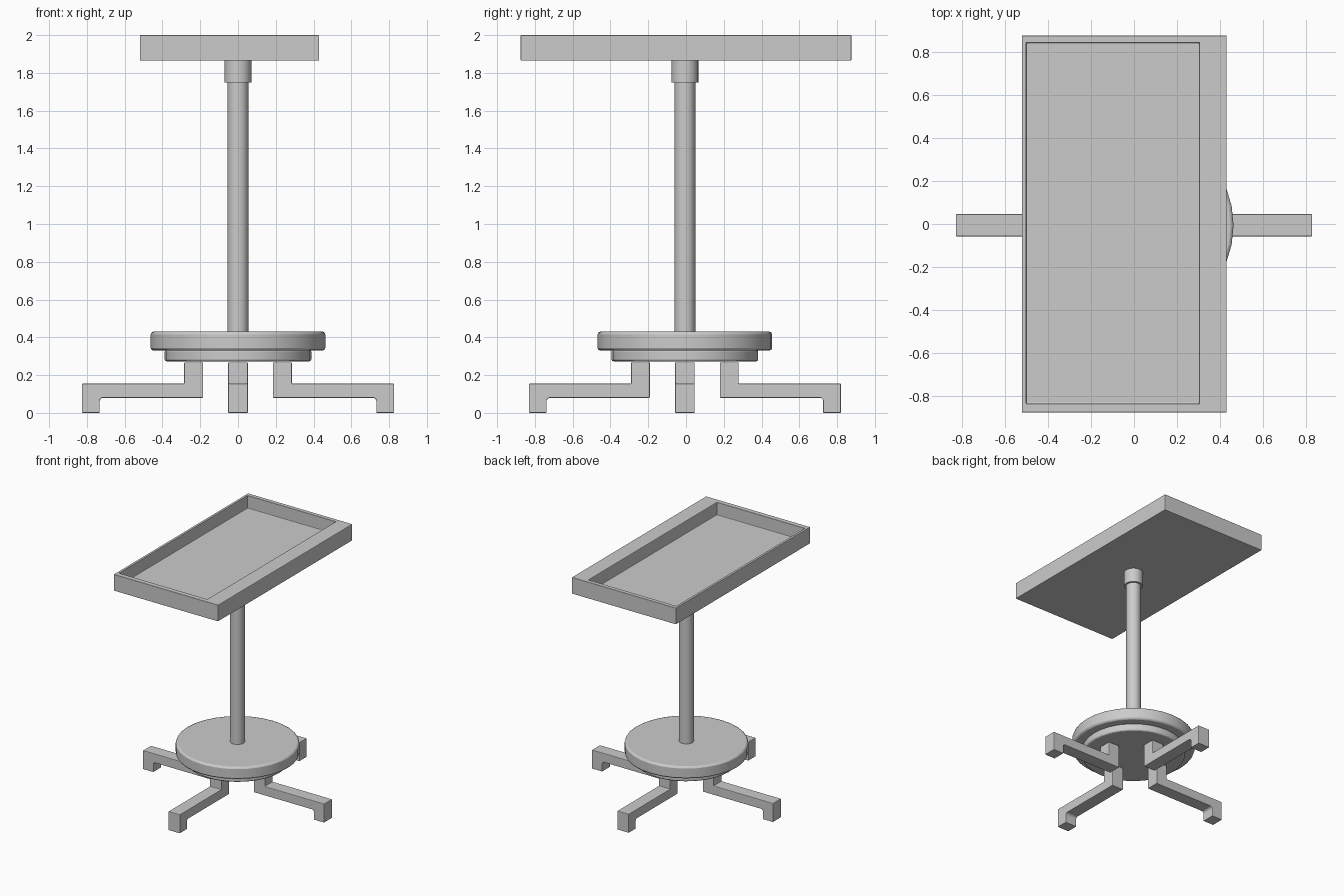
import bpy, bmesh, math
from mathutils import Matrix

if "Cube" in bpy.data.objects:
    bpy.data.objects.remove(bpy.data.objects["Cube"])

CY = -0.006  # stand axis sits slightly off the tray centre


def finish(bm, name, bevel=0.0, smooth=False):
    bmesh.ops.recalc_face_normals(bm, faces=bm.faces)
    me = bpy.data.meshes.new(name)
    bm.to_mesh(me)
    bm.free()
    ob = bpy.data.objects.new(name, me)
    bpy.context.collection.objects.link(ob)
    bpy.ops.object.select_all(action='DESELECT')
    ob.select_set(True)
    bpy.context.view_layer.objects.active = ob
    if smooth:
        bpy.ops.object.shade_smooth_by_angle(angle=math.radians(30))
    if bevel:
        m = ob.modifiers.new("edge_bevel", 'BEVEL')
        m.width = bevel
        m.segments = 2
        m.limit_method = 'ANGLE'
        m.angle_limit = math.radians(40)
    return ob


def disc(name, r, z0, z1, sides=32, bevel=0.0):
    bm = bmesh.new()
    bmesh.ops.create_cone(bm, cap_ends=True, segments=sides, radius1=r, radius2=r,
                          depth=z1 - z0, matrix=Matrix.Translation((0, CY, (z0 + z1) / 2)))
    return finish(bm, name, bevel, smooth=True)


# Tray: box with an off-centre recess, leaving one wide rim
bm = bmesh.new()


def ring(x0, x1, y0, y1, z):
    return [bm.verts.new(p) for p in ((x0, y0, z), (x1, y0, z), (x1, y1, z), (x0, y1, z))]


rings = [ring(-0.52, 0.43, -0.875, 0.875, 1.865),
         ring(-0.52, 0.43, -0.875, 0.875, 2.0),
         ring(-0.50, 0.302, -0.833, 0.84, 2.0),
         ring(-0.50, 0.302, -0.833, 0.84, 1.897)]
for a, b in zip(rings, rings[1:]):
    for i in range(4):
        j = (i + 1) % 4
        bm.faces.new((a[i], a[j], b[j], b[i]))
bm.faces.new(rings[0])
bm.faces.new(rings[-1])
finish(bm, "tray", 0.004)

# Column, collar and stepped round base
disc("collar", 0.071, 1.75, 1.87)
disc("column", 0.055, 0.42, 1.76)
disc("base_upper", 0.462, 0.33, 0.43, bevel=0.014)
disc("base_lower", 0.388, 0.273, 0.335, bevel=0.01)

# Four cranked legs: side profile extruded across the width
profile = [(0.185, 0.08), (0.72, 0.08), (0.732, 0.068), (0.732, 0.0), (0.826, 0.0),
           (0.826, 0.155), (0.285, 0.155), (0.285, 0.268), (0.185, 0.268)]
for k in range(4):
    bm = bmesh.new()
    face = bm.faces.new([bm.verts.new((x, -0.052, z)) for x, z in profile])
    ext = bmesh.ops.extrude_face_region(bm, geom=[face])["geom"]
    bmesh.ops.translate(bm, vec=(0, 0.104, 0),
                        verts=[v for v in ext if isinstance(v, bmesh.types.BMVert)])
    bm.transform(Matrix.Translation((0, CY, 0)) @ Matrix.Rotation(k * math.pi / 2, 4, 'Z'))
    finish(bm, f"leg_{k + 1}", 0.004)
